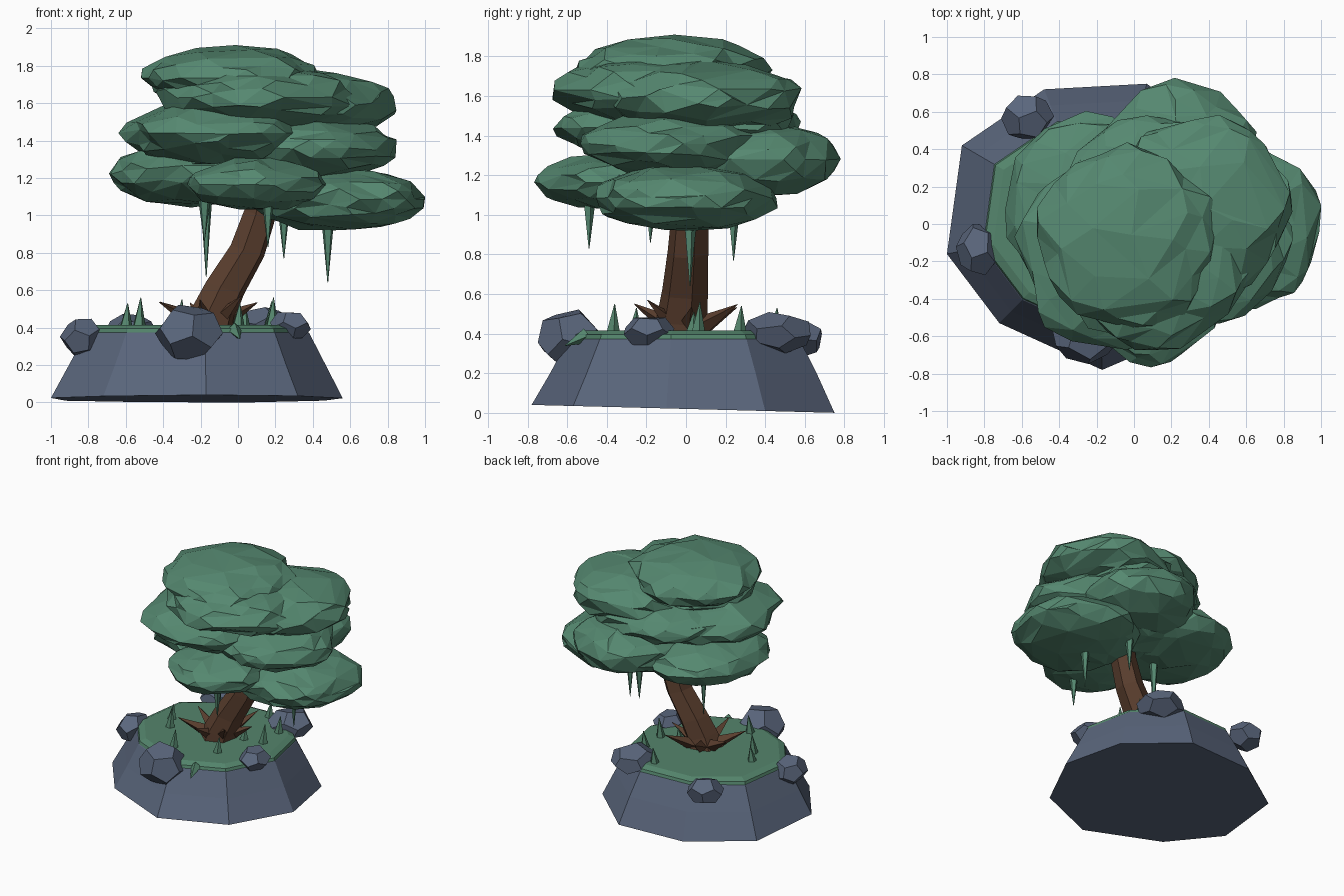
import bpy, bmesh, math, random
from mathutils import Vector, Matrix

if "Cube" in bpy.data.objects:
    bpy.data.objects.remove(bpy.data.objects["Cube"])

random.seed(4)


def material(name, r, g, b):
    m = bpy.data.materials.new(name)
    m.diffuse_color = tuple(((c / 255 + 0.055) / 1.055) ** 2.4 for c in (r, g, b)) + (1,)
    m.use_nodes = True
    m.node_tree.nodes["Principled BSDF"].inputs["Base Color"].default_value = m.diffuse_color
    return m


ROCK = material("slate_rock", 90, 102, 124)
GRASS = material("grass_green", 84, 133, 108)
LEAF = material("leaf_green", 85, 136, 112)
BARK = material("brown_bark", 90, 62, 46)


def finish(name, bm, mat):
    bmesh.ops.recalc_face_normals(bm, faces=bm.faces)
    me = bpy.data.meshes.new(name)
    bm.to_mesh(me)
    bm.free()
    me.materials.append(mat)
    ob = bpy.data.objects.new(name, me)
    bpy.context.collection.objects.link(ob)
    return ob


def loft(name, rings, mat):
    """Skin a stack of equal-length point rings and cap both ends."""
    bm = bmesh.new()
    vs = [[bm.verts.new(p) for p in ring] for ring in rings]
    n = len(vs[0])
    for a, b in zip(vs, vs[1:]):
        for i in range(n):
            j = (i + 1) % n
            bm.faces.new((a[i], a[j], b[j], b[i]))
    bm.faces.new(vs[0])
    bm.faces.new(vs[-1])
    return finish(name, bm, mat)


def spike(name, base, tip, radius, sides, mat):
    """Pointed cone from base to tip."""
    base, tip = Vector(base), Vector(tip)
    d = tip - base
    bm = bmesh.new()
    rot = d.to_track_quat('Z', 'Y').to_matrix().to_4x4()
    bmesh.ops.create_cone(bm, cap_ends=True, segments=sides, radius1=radius, radius2=0.002,
                          depth=d.length, matrix=Matrix.Translation((base + tip) / 2) @ rot)
    return finish(name, bm, mat)


# island rock: irregular nine-sided block, stepped inward towards the top
outline = [(-1.0, -.16), (-.72, -.53), (-.17, -.78), (.32, -.57), (.56, -.1),
           (.46, .4), (.07, .75), (-.48, .72), (-.92, .42)]
CX = -0.2


def island_ring(scale, z, slope=0.0):
    return [(CX + (x - CX) * scale, y * scale, z - slope * y) for x, y in outline]


loft("island_rock", [island_ring(1, .02, .026), island_ring(.88, .2), island_ring(.765, .37),
                     island_ring(.72, .395)], ROCK)

# thin grass cap with a chamfered rim
loft("grass_cap", [island_ring(.765, .36), island_ring(.75, .395), island_ring(.69, .415)], GRASS)
spike("grass_drip", (-.02, -.5, .39), (.01, -.61, .34), .04, 4, GRASS)

# boulders around the rim: jittered twelve-faced stones
boulders = [((-.26, -.58, .37), (.18, .17, .155)), ((-.83, -.13, .345), (.115, .14, .105)),
            ((-.57, .57, .375), (.14, .13, .10)), ((.14, .46, .405), (.17, .18, .10)),
            ((.28, -.19, .41), (.11, .13, .085))]
for i, (loc, size) in enumerate(boulders):
    ico = bmesh.new()
    bmesh.ops.create_icosphere(ico, subdivisions=1, radius=1)
    corners = [f.calc_center_median().normalized() for f in ico.faces]
    ico.free()
    turn = Matrix.Rotation(i * 1.3 + .4, 3, 'Z') @ Matrix.Rotation(i * .7 + .3, 3, 'X')
    bm = bmesh.new()
    for c in corners:
        p = turn @ c * random.uniform(.97, 1.08)
        bm.verts.new(Vector(loc) + Vector([p[k] * size[k] for k in range(3)]))
    bmesh.ops.convex_hull(bm, input=bm.verts[:])
    bmesh.ops.dissolve_limit(bm, angle_limit=math.radians(14), verts=bm.verts[:], edges=bm.edges[:])
    finish(f"boulder_{i}", bm, ROCK)

# leaning trunk: six-sided tube along a curved path
path = [(-.17, -.02, .36, .13), (-.13, -.02, .48, .115), (-.07, -.005, .61, .105),
        (.05, .01, .81, .093), (.115, .02, 1.0, .085), (.15, .03, 1.25, .08)]
rings = []
for x, y, z, r in path:
    angles = [k * math.pi / 3 + .3 for k in range(6)]
    rings.append([(x + r * math.cos(a), y + 1.13 * r * math.sin(a), z - .35 * r * math.cos(a))
                  for a in angles])
loft("trunk", rings, BARK)

# pointed roots flaring up around the trunk foot
for i in range(7):
    a = i * math.tau / 7 + .1
    reach = random.uniform(.26, .31)
    spike(f"root_{i}", (-.16 + .05 * math.cos(a), .05 * math.sin(a), .42),
          (-.17 + reach * math.cos(a), reach * math.sin(a), random.uniform(.53, .57)), .06, 4, BARK)

# grass tufts
tufts = [(-.6, .02, .53), (-.53, -.1, .56), (-.31, -.37, .55), (0, -.26, .53),
         (.03, .03, .51), (.18, .06, .56), (-.04, .45, .53), (.17, .27, .54)]
for i, (x, y, z) in enumerate(tufts):
    spike(f"grass_tuft_{i}", (x, y, .39), (x + .01, y + .01, z), .04, 5, GRASS)

# foliage: overlapping flattened clumps (centre, radii)
clumps = [((-.03, -.07, 1.735), (.48, .48, .17)), ((.36, .10, 1.59), (.47, .49, .18)),
          ((.10, -.19, 1.63), (.52, .48, .17)), ((-.12, -.14, 1.44), (.49, .53, .18)),
          ((.39, -.08, 1.36), (.44, .44, .17)), ((.12, .12, 1.47), (.50, .46, .15)),
          ((.24, .32, 1.28), (.42, .45, .20)), ((-.25, .09, 1.22), (.44, .49, .17)),
          ((.10, -.38, 1.165), (.36, .36, .14)), ((.54, -.01, 1.085), (.46, .46, .17)),
          ((.12, .1, 1.2), (.35, .35, .15))]
for i, (loc, size) in enumerate(clumps):
    bm = bmesh.new()
    bmesh.ops.create_icosphere(bm, subdivisions=3, radius=1)
    turn = Matrix.Rotation(i * .9, 3, 'Z')
    for v in bm.verts:
        p = turn @ v.co
        a = math.atan2(p.y, p.x)
        f = 1 + .03 * math.sin(5 * a + 2 * i) + random.uniform(-.07, .05)
        v.co = Vector(loc) + Vector([p[k] * size[k] * f for k in range(3)])
    ob = finish(f"foliage_clump_{i}", bm, LEAF)
    mod = ob.modifiers.new("facets", 'DECIMATE')
    mod.ratio = .5

# hanging vines: x, y, tip height, length
vines = [(-.17, .02, .67, .48), (.48, .02, .64, .36), (.245, .24, .77, .3),
         (.16, -.49, .83, .28), (-.18, -.18, .86, .25)]
for i, (x, y, z, length) in enumerate(vines):
    spike(f"vine_{i}", (x, y, z + length), (x, y, z), .038, 5, LEAF)
